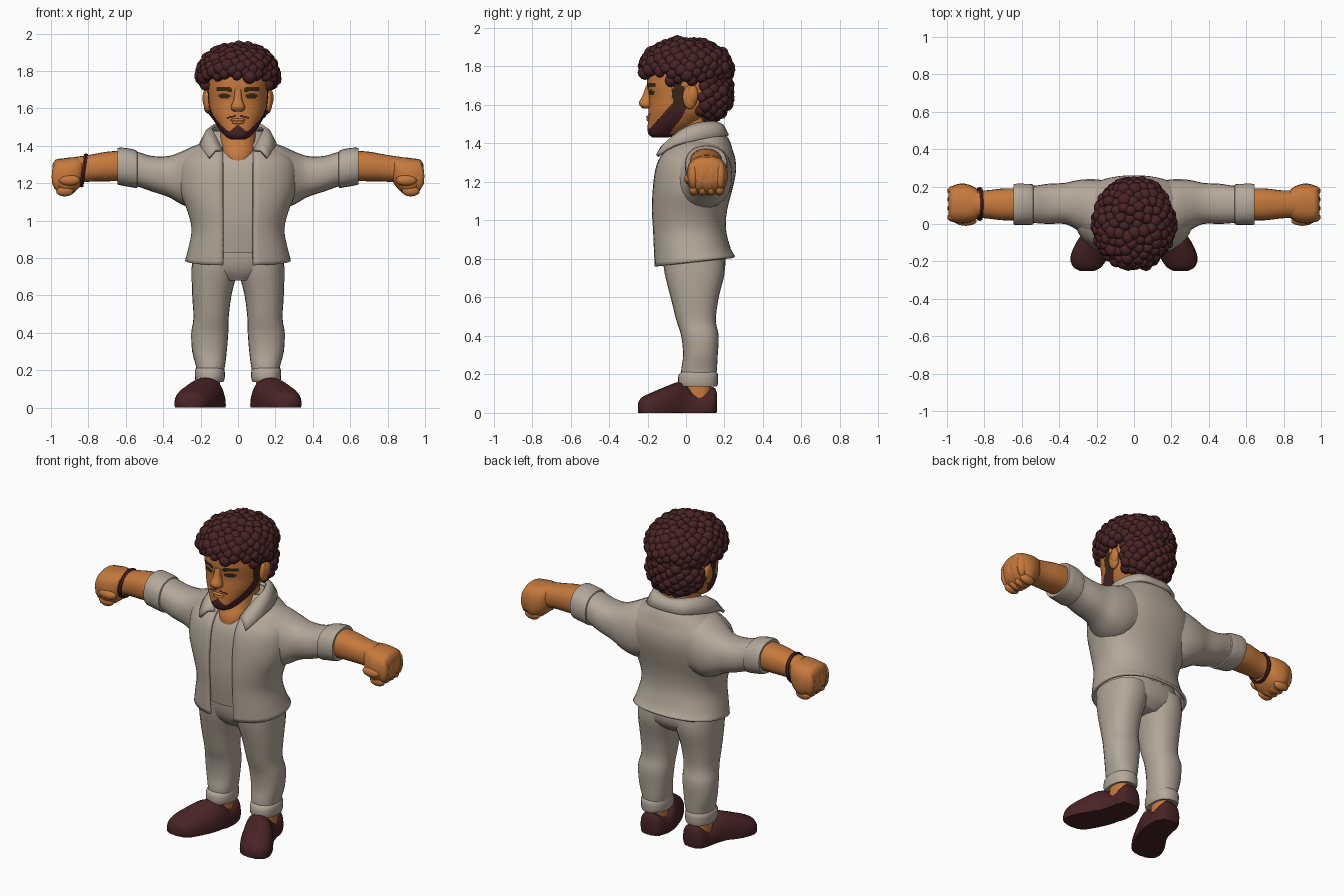
import bpy, bmesh, math, random
from mathutils import Matrix, Vector

if "Cube" in bpy.data.objects:
    bpy.data.objects.remove(bpy.data.objects["Cube"])

random.seed(4)


def material(name, rgb):
    m = bpy.data.materials.new(name)
    m.diffuse_color = (*rgb, 1)
    m.use_nodes = True
    m.node_tree.nodes["Principled BSDF"].inputs["Base Color"].default_value = m.diffuse_color
    return m


CLOTH = material("warm grey cloth", (0.45, 0.39, 0.32))
SKIN = material("skin", (0.56, 0.19, 0.045))
HAIR = material("dark red brown", (0.065, 0.017, 0.019))
BROW = material("dark olive brown", (0.04, 0.022, 0.008))


def add(name, bm, *mats):
    me = bpy.data.meshes.new(name)
    bmesh.ops.recalc_face_normals(bm, faces=bm.faces)
    bm.to_mesh(me)
    bm.free()
    for m in mats:
        me.materials.append(m)
    ob = bpy.data.objects.new(name, me)
    bpy.context.collection.objects.link(ob)
    return ob


def refine(rings, sub):
    """Catmull-Rom interpolation between section rows."""
    out = []
    for i in range(len(rings) - 1):
        p0, p1 = rings[max(i - 1, 0)], rings[i]
        p2, p3 = rings[i + 1], rings[min(i + 2, len(rings) - 1)]
        for k in range(sub):
            t = k / sub
            out.append([0.5 * (2 * b + (c - a) * t + (2 * a - 5 * b + 4 * c - d) * t * t
                               + (3 * b - a - 3 * c + d) * t ** 3)
                        for a, b, c, d in zip(p0, p1, p2, p3)])
    return out + [list(rings[-1])]


def loft(name, rings, mats, axis='z', seg=24, sub=3, n=2.3, side=1, gap=0, tilt=0):
    """Rows are (position, low a, high a, low b, high b); gap leaves the front open."""
    bm = bmesh.new()
    rows = []
    for ri, (p, a0, a1, b0, b1) in enumerate(refine(rings, sub)):
        ca, ra, cb, rb = (a0 + a1) / 2, (a1 - a0) / 2, (b0 + b1) / 2, (b1 - b0) / 2
        t0 = math.asin(min(1, (gap / ra) ** (n / 2))) if gap else 0
        row = []
        for k in range(seg + (1 if gap else 0)):
            t = t0 + (2 * math.pi - 2 * t0) * k / seg
            s, c = math.sin(t), -math.cos(t)
            a = ca + ra * math.copysign(abs(s) ** (2 / n), s)
            b = cb + rb * math.copysign(abs(c) ** (2 / n), c)
            q = p + tilt * (b - cb) * max(0, 1 - ri / sub)
            x, y, z = {'z': (a, b, q), 'x': (q, a, b), 'y': (a, q, b)}[axis]
            row.append(bm.verts.new((x * side, y, max(z, 0))))
        rows.append(row)
    for r, s in zip(rows, rows[1:]):
        for k in range(seg):
            j = (k + 1) % len(r)
            bm.faces.new((r[k], r[j], s[j], s[k]))
    if not gap:
        bm.faces.new(rows[0])
        bm.faces.new(rows[-1])
    return add(name, bm, *mats)


def blobs(name, items, mat, sub=2):
    """Ellipsoids given as (centre, radii)."""
    bm = bmesh.new()
    for c, r in items:
        bmesh.ops.create_icosphere(bm, subdivisions=sub, radius=1, matrix=Matrix.Translation(c)
                                   @ Matrix.Diagonal((*r, 1)))
    return add(name, bm, mat)


# Open overshirt with thickness, and the closed shirt beneath it
TORSO = [(.785, -.275, .275, -.16, .25), (.85, -.258, .258, -.165, .225),
         (.95, -.24, .24, -.17, .2), (1.05, -.262, .262, -.175, .205),
         (1.15, -.3, .3, -.17, .23), (1.24, -.31, .31, -.16, .25),
         (1.31, -.3, .3, -.14, .25), (1.365, -.25, .25, -.1, .235),
         (1.42, -.175, .175, -.03, .215), (1.475, -.13, .13, .0, .175)]
coat = loft("overshirt", TORSO, [CLOTH], seg=48, gap=.08, tilt=.12)
sol = coat.modifiers.new("thickness", 'SOLIDIFY')
sol.thickness, sol.offset = .016, 0
inner = [(z, a * .95, b * .95, c + .014, d - .02) for z, a, b, c, d in TORSO[1:]]
inner[0] = (.83, -.22, .22, -.14, .2)
loft("inner_shirt", inner, [CLOTH], seg=36)
loft("hips", [(.68, -.1, .1, -.07, .15), (.73, -.225, .225, -.105, .195),
              (.8, -.24, .24, -.125, .205), (.9, -.215, .215, -.13, .18)], [CLOTH])

# Folded collar wrapping the neck
half_in = [(0, .165, 1.5), (.09, .14, 1.51), (.135, .05, 1.5), (.125, -.03, 1.46), (.085, -.105, 1.375)]
half_out = [(0, .215, 1.44), (.12, .195, 1.44), (.19, .07, 1.42), (.195, -.06, 1.39), (.155, -.15, 1.335)]
bm = bmesh.new()
strips = []
for half in (half_in, half_out):
    full = [(-x, y, z) for x, y, z in half[:0:-1]] + half
    strips.append(refine(full, 3))
mid = [[(a + b) / 2 + d for a, b, d in zip(p, q, (0, 0, .02))] for p, q in zip(*strips)]
vs = [[bm.verts.new(p) for p in s] for s in (strips[0], mid, strips[1])]
for r, s in zip(vs, vs[1:]):
    for k in range(len(r) - 1):
        bm.faces.new((r[k], r[k + 1], s[k + 1], s[k]))
collar = add("collar", bm, CLOTH)
sol = collar.modifiers.new("thickness", 'SOLIDIFY')
sol.thickness, sol.offset = .018, 0

for side, tag in ((1, "left"), (-1, "right")):
    # Sleeve, rolled cuff, forearm and fist
    loft(tag + "_sleeve", [(.14, -.1, .23, 1.08, 1.42), (.22, -.09, .24, 1.06, 1.405),
                           (.3, -.035, .235, 1.085, 1.37), (.37, 0, .22, 1.125, 1.345),
                           (.46, .0, .215, 1.155, 1.345), (.53, .005, .205, 1.18, 1.365),
                           (.6, .005, .205, 1.2, 1.375)], [CLOTH], 'x', side=side)
    loft(tag + "_sleeve_cuff", [(.535, .02, .19, 1.2, 1.35), (.54, -.003, .212, 1.175, 1.372),
                                (.58, -.005, .215, 1.18, 1.385), (.635, -.005, .215, 1.19, 1.39),
                                (.645, .005, .205, 1.2, 1.38), (.635, .03, .18, 1.22, 1.36)],
         [CLOTH], 'x', side=side, sub=2)
    loft(tag + "_forearm", [(.6, .02, .19, 1.21, 1.375), (.7, .02, .19, 1.21, 1.368),
                            (.79, .03, .18, 1.208, 1.352), (.87, .035, .18, 1.2, 1.34)],
         [SKIN], 'x', side=side)
    loft(tag + "_fist", [(.82, .05, .16, 1.22, 1.335), (.85, .02, .195, 1.175, 1.338),
                         (.89, .006, .212, 1.14, 1.338), (.93, .004, .216, 1.135, 1.333),
                         (.975, .015, .2, 1.165, 1.325), (.993, .05, .165, 1.2, 1.295)],
         [SKIN], 'x', n=2.6, side=side)
    fingers = [((side * .965, .037 + .047 * i, 1.235), (.033, .027, .075)) for i in range(4)]
    fingers += [((side * .925, .04 + .045 * i, 1.16), (.05, .025, .032)) for i in range(4)]
    fingers += [((side * .9, .015, 1.215), (.06, .025, .03))]
    blobs(tag + "_fingers", fingers, SKIN)
    # Trouser leg with turned cuff
    loft(tag + "_trouser_leg", [(.15, .085, .22, -.02, .15), (.22, .07, .225, -.025, .16),
                                (.3, .06, .245, -.015, .165), (.4, .052, .25, -.025, .17),
                                (.48, .05, .238, -.05, .155), (.6, .035, .245, -.08, .17),
                                (.72, .005, .248, -.11, .2), (.8, -.01, .245, -.12, .2)],
         [CLOTH], side=side)
    loft(tag + "_trouser_cuff", [(.145, .1, .205, 0, .14), (.138, .078, .225, -.035, .162),
                                 (.165, .07, .23, -.042, .166), (.2, .072, .23, -.038, .166),
                                 (.215, .08, .22, -.02, .155)], [CLOTH], side=side, sub=2)
    # Ankle and slip-on shoe
    loft(tag + "_ankle", [(.05, .09, .21, -.01, .135), (.18, .1, .205, .0, .13)], [SKIN], side=side)
    loft(tag + "_shoe", [(.162, .11, .185, .01, .1), (.14, .078, .212, -.05, .135),
                         (.06, .065, .228, -.08, .105), (.0, .07, .245, -.08, .145),
                         (-.04, .08, .27, -.08, .16), (-.11, .105, .315, -.08, .135),
                         (-.18, .14, .34, -.06, .105), (-.23, .175, .325, -.04, .08),
                         (-.25, .21, .29, 0, .05)], [HAIR], 'y', side=side)
    # Ear
    blobs(tag + "_ear", [((side * .163, .02, 1.64), (.022, .038, .062)),
                         ((side * .172, .035, 1.655), (.018, .028, .048))], SKIN, 3)

# Wrist band on one arm only
bm = bmesh.new()
rings = []
for i in range(24):
    t = 2 * math.pi * i / 24
    row = []
    for j in range(6):
        u = 2 * math.pi * j / 6
        r = 1 + .1 * math.cos(u)
        row.append(bm.verts.new((-.825 + .012 * math.sin(u) - .012 * math.cos(t),
                                 .107 + .083 * r * math.sin(t), 1.268 - .083 * r * math.cos(t))))
    rings.append(row)
for i in range(24):
    a, b = rings[i], rings[(i + 1) % 24]
    for j in range(6):
        bm.faces.new((a[j], a[(j + 1) % 6], b[(j + 1) % 6], b[j]))
add("wrist_band", bm, HAIR)

# Neck and bare chest
loft("neck", [(1.3, -.08, .08, -.12, .15), (1.36, -.1, .1, -.117, .16), (1.42, -.1, .1, -.085, .15),
              (1.48, -.095, .095, -.07, .14), (1.56, -.095, .095, -.06, .14)], [SKIN])

# Head: features are face areas picked by position
head = loft("head", [(1.432, -.035, .035, -.175, -.09), (1.445, -.06, .06, -.192, -.05),
                     (1.47, -.085, .085, -.2, .01), (1.51, -.115, .115, -.198, .08),
                     (1.57, -.145, .145, -.195, .14), (1.64, -.158, .158, -.192, .17),
                     (1.72, -.163, .163, -.203, .19), (1.8, -.158, .158, -.19, .19),
                     (1.88, -.11, .11, -.13, .14)], [SKIN, HAIR, BROW], seg=128, sub=12, n=2.35)
for f in head.data.polygons:
    x, y, z = f.center
    x = abs(x)
    if y > 0:
        continue
    jaw = 1.43 + (y + .1) * 1.4 < z < 1.475 + (y + .19) * 1.1
    goatee = z < 1.513 - x * .8 and x < .06
    moustache = .008 < x < .062 and abs(z - (1.563 - x * .25)) < .006
    if jaw or goatee or moustache:
        f.material_index = 1
    brow = .028 < x < .115 and abs(z - (1.695 + .1 * min(x, .085))) < .011 - .04 * max(0, x - .085)
    eye = ((x - .072) / .033) ** 2 + ((z - 1.664) / .014) ** 2 < 1
    sideburn = -.07 < y < -.015 and z > 1.59
    if brow or eye or (sideburn and x > .12):
        f.material_index = 2

# Nose and lips
loft("nose", [(1.582, -.018, .018, -.225, -.175), (1.592, -.034, .034, -.236, -.175),
              (1.612, -.036, .036, -.245, -.175), (1.65, -.022, .022, -.225, -.175),
              (1.7, -.017, .017, -.208, -.18)], [SKIN])
blobs("lips", [((0, -.193, 1.538), (.042, .014, .009)), ((0, -.193, 1.524), (.034, .014, .009))], SKIN)

# Curly hair: core masses covered with clumps
items = [(Vector((0, .005, 1.805)), (.19, .2, .13)), (Vector((0, .1, 1.67)), (.15, .125, .15))]


def curls(centre, radii, count, keep):
    for i in range(count):
        h = 1 - 2 * (i + .5) / count
        t = i * 2.39996
        w = math.sqrt(1 - h * h)
        d = Vector((w * math.cos(t) * radii[0], w * math.sin(t) * radii[1], h * radii[2]))
        p = Vector(centre) + d * random.uniform(.96, 1.02)
        if keep(p):
            r = random.uniform(.029, .039)
            items.append((p, (r, r * random.uniform(.9, 1.1), r)))


curls((0, 0, 1.785), (.198, .222, .142), 240, lambda p: p.z > (1.765 if p.y < -.1 else 1.725))
curls((0, .09, 1.665), (.158, .135, .14), 150, lambda p: p.y > .07)
blobs("curly_hair", items, HAIR)

# Smooth shading with crisp edges
bpy.ops.object.select_all(action='SELECT')
bpy.context.view_layer.objects.active = head
bpy.ops.object.shade_smooth_by_angle(angle=math.radians(42))
